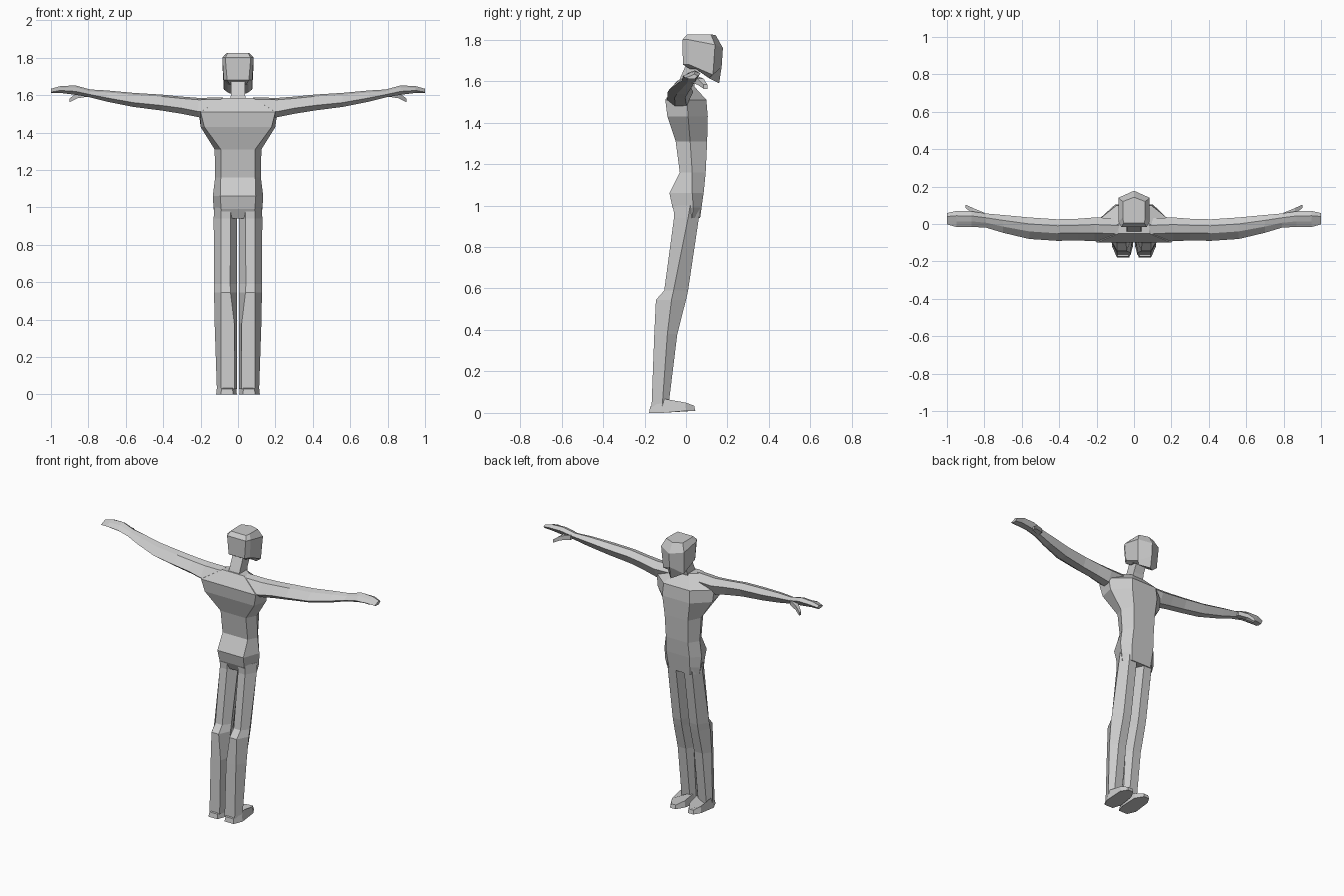
import bpy, bmesh

skin = bpy.data.materials.new("plain grey")
skin.diffuse_color = (0.6, 0.6, 0.6, 1)


def loft(name, rings, mirrored=False):
    """Bridge equal-length rings of points with quads and cap both ends."""
    bm = bmesh.new()
    loops = [[bm.verts.new(p) for p in ring] for ring in rings]
    n = len(loops[0])
    for a, b in zip(loops, loops[1:]):
        for i in range(n):
            j = (i + 1) % n
            bm.faces.new((a[i], a[j], b[j], b[i]))
    bm.faces.new(loops[0][::-1])
    bm.faces.new(loops[-1])
    bmesh.ops.recalc_face_normals(bm, faces=bm.faces)
    me = bpy.data.meshes.new(name)
    bm.to_mesh(me)
    bm.free()
    me.materials.append(skin)
    ob = bpy.data.objects.new(name, me)
    bpy.context.collection.objects.link(ob)
    if mirrored:
        mod = ob.modifiers.new("Mirror", 'MIRROR')
        mod.use_mirror_merge = False
    return ob


def symmetric(half):
    """Close a half ring (x >= 0, back to front) with its mirror image."""
    return half + [(-x, y, z) for x, y, z in reversed(half) if x > 0]


# Torso: height, half widths (back, side, front), depths (back, side, front)
torso = [
    (0.94, 0.080, 0.120, 0.075, -0.040, 0.030, 0.068),
    (0.99, 0.090, 0.130, 0.080, -0.065, 0.035, 0.075),
    (1.06, 0.095, 0.135, 0.085, -0.080, 0.030, 0.085),
    (1.16, 0.092, 0.122, 0.080, -0.030, 0.030, 0.095),
    (1.31, 0.092, 0.125, 0.085, -0.050, 0.020, 0.102),
    (1.43, 0.180, 0.200, 0.100, -0.090, 0.010, 0.105),
    (1.51, 0.200, 0.210, 0.095, -0.100, 0.005, 0.098),
    (1.585, 0.080, 0.085, 0.040, -0.050, 0.000, 0.030),
]
loft("torso", [symmetric([(xb, yb, z), (xs, ys, z), (xf, yf, z)])
               for z, xb, xs, xf, yb, ys, yf in torso])

# Neck: leans forward into the head
neck = [(1.55, 0.045, -0.055, 0.035), (1.60, 0.038, -0.035, 0.045), (1.69, 0.038, 0.005, 0.085)]
loft("neck", [symmetric([(w, a, z), (w, b, z)]) for z, w, a, b in neck])

# Head: back corner, side corner and face ridge for each ring
head = [
    (0.045, 0.020, 1.658, 0.055, 0.110, 1.615, 0.160, 1.590),
    (0.058, -0.015, 1.680, 0.076, 0.130, 1.630, 0.172, 1.670),
    (0.068, -0.017, 1.800, 0.084, 0.140, 1.775, 0.178, 1.760),
    (0.055, 0.005, 1.825, 0.060, 0.120, 1.825, 0.143, 1.822),
]
loft("head", [symmetric([(xb, yb, zb), (xs, yb + 0.03, zb), (xs, ys, zs), (0, yn, zn)])
              for xb, yb, zb, xs, ys, zs, yn, zn in head])

# Arm and hand: x, depth (back, front), height (bottom, ridge, top)
arm = [
    (0.08, -0.098, 0.030, 1.470, 1.512, 1.588),
    (0.21, -0.092, 0.035, 1.482, 1.512, 1.585),
    (0.30, -0.088, 0.028, 1.500, 1.530, 1.592),
    (0.41, -0.090, 0.025, 1.518, 1.545, 1.603),
    (0.56, -0.080, 0.035, 1.537, 1.560, 1.612),
    (0.70, -0.047, 0.048, 1.565, 1.585, 1.625),
    (0.79, -0.020, 0.056, 1.588, 1.603, 1.630),
    (0.87, -0.015, 0.068, 1.602, 1.620, 1.652),
    (0.95, -0.016, 0.070, 1.612, 1.625, 1.648),
    (1.00, -0.002, 0.058, 1.610, 1.616, 1.634),
]
loft("arm", [[(x, a, r),
              (x, a + 0.35 * (b - a), t - 0.01),
              (x, a + 0.70 * (b - a), t),
              (x, b, (r + t) / 2),
              (x, a + 0.75 * (b - a), lo),
              (x, a + 0.30 * (b - a), lo)]
             for x, a, b, lo, r, t in arm], mirrored=True)

# Thumb
thumb = [(0.80, 0.020, 0.060, 1.592, 1.622), (0.86, 0.055, 0.085, 1.583, 1.612),
         (0.90, 0.085, 0.103, 1.563, 1.583)]
loft("thumb", [[(x, a, lo), (x, a, hi), (x, b, hi), (x, b, lo)]
               for x, a, b, lo, hi in thumb], mirrored=True)

# Leg: height, outer x, depth (back, middle, front), inner x of the back face
leg = [
    (1.00, 0.128, -0.060, 0.020, 0.066, 0.040),
    (0.94, 0.130, -0.058, 0.010, 0.062, 0.040),
    (0.59, 0.128, -0.105, -0.060, 0.010, 0.042),
    (0.545, 0.128, -0.145, -0.070, 0.000, 0.040),
    (0.38, 0.125, -0.153, -0.090, -0.042, 0.020),
    (0.03, 0.113, -0.166, -0.115, -0.085, 0.018),
]
loft("leg", [[(0.006, m, z), (xi, b, z), (0.092, b, z), (xo, m, z),
              (0.090, f, z), (0.030, f, z)]
             for z, xo, b, m, f, xi in leg], mirrored=True)

# Foot: sole outline with a matching top outline, sloping down to the toes
sole = [(0.025, -0.178), (0.092, -0.178), (0.117, -0.120), (0.112, 0.000),
        (0.085, 0.045), (0.045, 0.045), (0.012, -0.010), (0.006, -0.120)]
tops = [0.03, 0.03, 0.07, 0.05, 0.035, 0.035, 0.05, 0.07]
inset = [(0.06 + (x - 0.06) * 0.85, -0.07 + (y + 0.07) * 0.95) for x, y in sole]
loft("foot", [[(x, y, 0 if y < -0.05 else 0.01) for x, y in sole],
              [(x, y, z) for (x, y), z in zip(inset, tops)]], mirrored=True)
